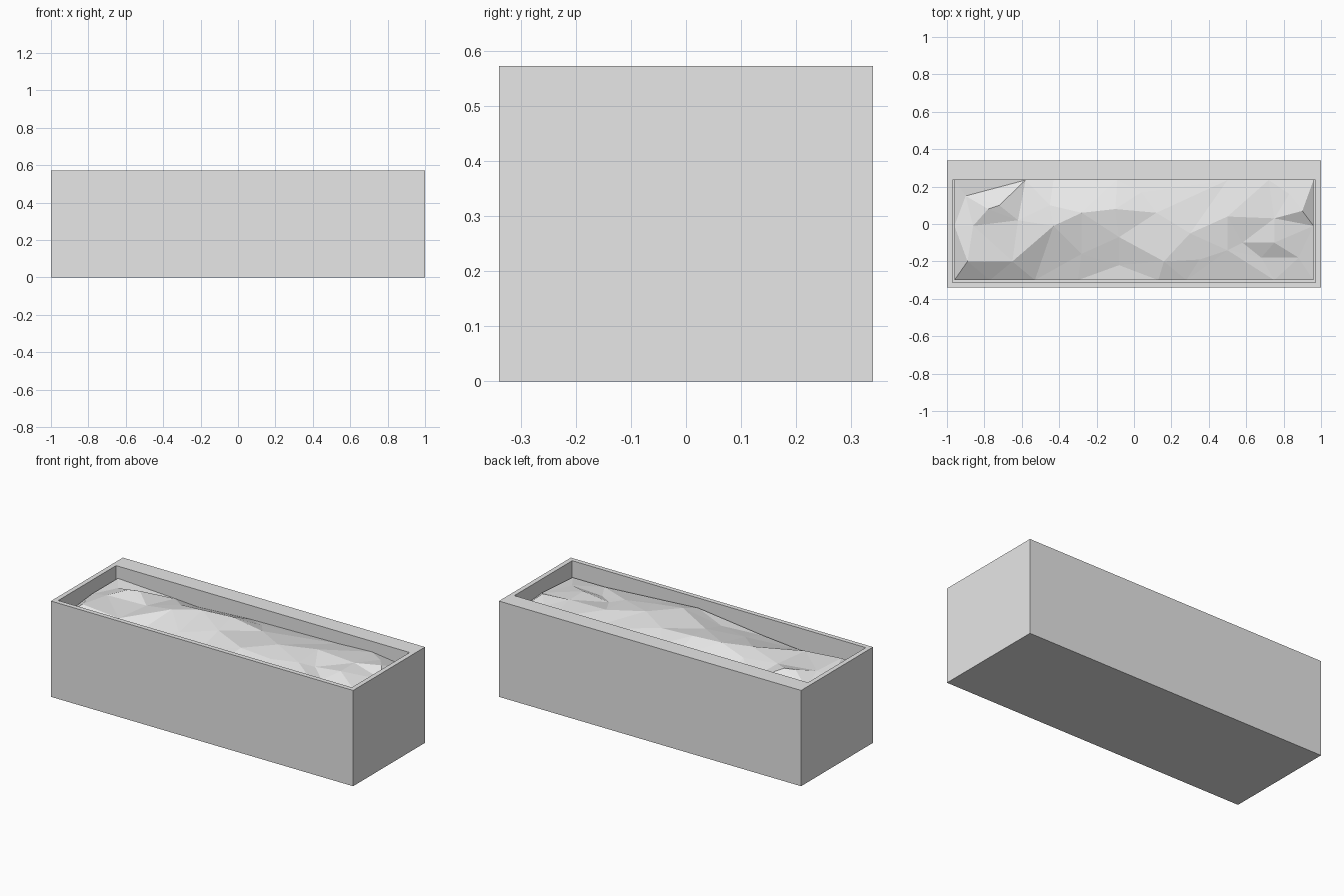
import bpy
import bmesh
from mathutils import Vector
from mathutils.geometry import delaunay_2d_cdt

if "Cube" in bpy.data.objects:
    bpy.data.objects.remove(bpy.data.objects["Cube"], do_unlink=True)


def make_material(name, color):
    material = bpy.data.materials.new(name)
    material.use_nodes = True
    material.diffuse_color = color
    material.node_tree.nodes["Principled BSDF"].inputs["Base Color"].default_value = color
    return material


def add_object(name, mesh, material):
    obj = bpy.data.objects.new(name, mesh)
    bpy.context.collection.objects.link(obj)
    mesh.materials.append(material)
    return obj


stone = make_material("pale grey", (0.8, 0.8, 0.8, 1))

# Trough outer size and the opening, whose back rim is wider
LENGTH, DEPTH, HEIGHT = 2.0, 0.68, 0.573
WALL, INNER_BACK, FLOOR = 0.04, 0.235, 0.04
INNER_X, INNER_FRONT = LENGTH / 2 - WALL, WALL - DEPTH / 2

# Trough: a block with its top face inset and sunk
bm = bmesh.new()
bmesh.ops.create_cube(bm, size=1)
for v in bm.verts:
    v.co = Vector((v.co.x * LENGTH, v.co.y * DEPTH, (v.co.z + 0.5) * HEIGHT))
bm.normal_update()
top = max(bm.faces, key=lambda f: f.calc_center_median().z)
bmesh.ops.inset_region(bm, faces=[top], thickness=WALL)
for v in top.verts:
    if v.co.y > 0:
        v.co.y = INNER_BACK
well = bmesh.ops.extrude_face_region(bm, geom=[top])["geom"]
for v in well:
    if isinstance(v, bmesh.types.BMVert):
        v.co.z = FLOOR
if top.is_valid:
    bm.faces.remove(top)
bmesh.ops.recalc_face_normals(bm, faces=bm.faces)
trough_mesh = bpy.data.meshes.new("trough")
bm.to_mesh(trough_mesh)
bm.free()
add_object("trough", trough_mesh, stone)

# Fill height along the front and back walls: (x, z) in hundredths
front_edge = [(-96, 47), (-77, 46), (-53, 45), (-30, 47), (13, 52),
              (28, 51), (75, 48), (96, 48)]
back_edge = [(-96, 50), (-58, 48), (-43, 47), (-9, 49), (50, 50),
             (72, 51), (96, 48)]
# Humps and hollows of the fill: (x, y, z) in hundredths
humps = [(-78, 8, 54), (-72, 10, 54), (-90, 15, 49), (-86, -1, 52),
         (-89, -20, 53), (-62, 2, 51), (-45, 10, 53), (-43, -1, 55),
         (-65, -20, 51), (-28, -16, 51), (-28, 6, 56), (-10, 8, 56),
         (-8, -7, 54), (-8, -22, 50), (4, 17, 51), (12, 6, 54),
         (16, -20, 55), (35, -19, 53), (30, -5, 55), (50, 4, 54),
         (50, -14, 53), (58, -10, 51), (75, -10, 53), (68, -18, 49),
         (75, 3, 53), (83, 16, 52), (90, 7, 54), (88, -18, 50)]

points = [Vector((x / 100, INNER_FRONT, z / 100)) for x, z in front_edge]
points += [Vector((x / 100, INNER_BACK, z / 100)) for x, z in back_edge]
points += [Vector(p) / 100 for p in humps]
points += [Vector((side * INNER_X, -0.01, 0.5)) for side in (-1, 1)]

# Fill: faceted rough surface over the opening
flat, _, triangles, origins, _, _ = delaunay_2d_cdt(
    [p.xy for p in points], [], [], 0, 0.0001)
verts = [(co.x, co.y, points[src[0]].z) for co, src in zip(flat, origins)]
fill_mesh = bpy.data.meshes.new("rough_fill")
fill_mesh.from_pydata(verts, [], triangles)
bm = bmesh.new()
bm.from_mesh(fill_mesh)
bm.normal_update()
bmesh.ops.reverse_faces(bm, faces=[f for f in bm.faces if f.normal.z < 0])
bm.to_mesh(fill_mesh)
bm.free()
add_object("rough_fill", fill_mesh, stone)
